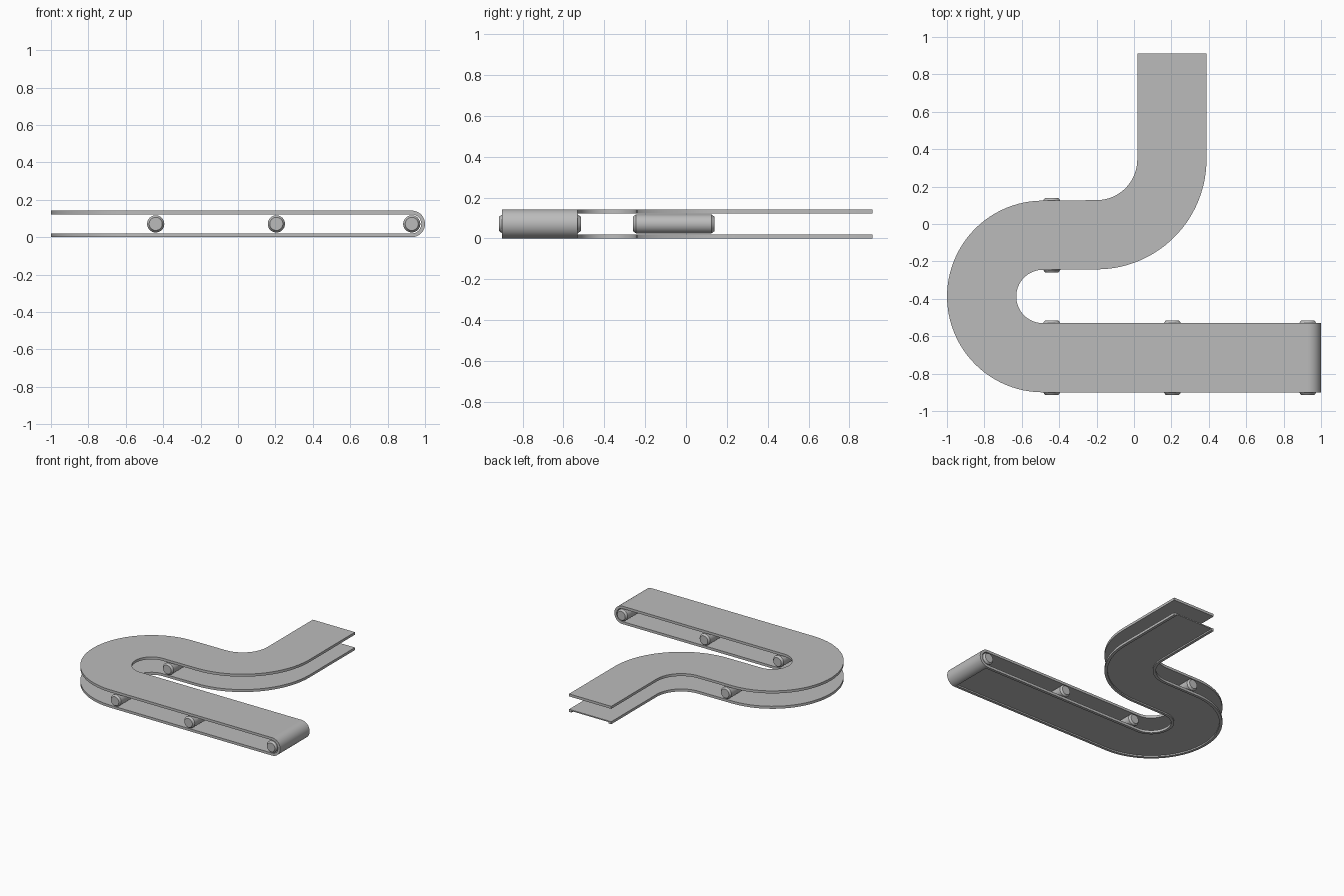
import bpy, bmesh
from math import sin, cos, pi, radians
from mathutils import Vector

cube = bpy.data.objects.get("Cube")
if cube:
    bpy.data.objects.remove(cube, do_unlink=True)

grey = bpy.data.materials.new("belt grey")
grey.use_nodes = True
colour = (0.5, 0.5, 0.5, 1)
grey.diffuse_color = colour
grey.node_tree.nodes["Principled BSDF"].inputs["Base Color"].default_value = colour

HALF = 0.185       # half the belt width
THICK = 0.02       # belt thickness
RADIUS = 0.071     # outer radius of the end wrap, also the axle height
END_X, LEG_Y, MID_Y = 0.929, -0.715, -0.06


def add_object(name, bm):
    bmesh.ops.recalc_face_normals(bm, faces=bm.faces)
    mesh = bpy.data.meshes.new(name)
    bm.to_mesh(mesh)
    bm.free()
    mesh.materials.append(grey)
    obj = bpy.data.objects.new(name, mesh)
    bpy.context.collection.objects.link(obj)
    bpy.ops.object.select_all(action='DESELECT')
    bpy.context.view_layer.objects.active = obj
    obj.select_set(True)
    bpy.ops.object.shade_smooth_by_angle(angle=radians(25))
    return obj


def loft(name, rings):
    """Skin a row of closed rings and cap both ends."""
    bm = bmesh.new()
    rows = [[bm.verts.new(p) for p in ring] for ring in rings]
    n = len(rows[0])
    for a, b in zip(rows, rows[1:]):
        for i in range(n):
            j = (i + 1) % n
            bm.faces.new((a[i], a[j], b[j], b[i]))
    bm.faces.new(rows[0])
    bm.faces.new(rows[-1])
    return add_object(name, bm)


def arc(cx, cy, r, start, end, steps, side):
    """Stations on a bend: position and the across direction."""
    out = []
    for i in range(steps + 1):
        t = radians(start + (end - start) * i / steps)
        d = Vector((cos(t), sin(t)))
        out.append((Vector((cx, cy)) + d * r, d * side))
    return out


# Centre line: straight leg, half-turn, short straight, quarter-turn, exit
path = [(Vector((END_X, LEG_Y)), Vector((0, -1)))]
path += arc(-0.487, (LEG_Y + MID_Y) / 2, (MID_Y - LEG_Y) / 2, 270, 90, 48, 1)
path += arc(-0.2, 0.345, 0.4025, -90, 0, 28, -1)
path.append((Vector((0.2025, 0.912)), Vector((-1, 0))))


def sweep(name, profile):
    loft(name, [[(p.x + d.x * u, p.y + d.y * u, z) for u, z in profile]
                for p, d in path])


# Upper run is a plain slab, lower run is hollowed underneath with side lips
top = 2 * RADIUS
lip, web = HALF - 0.022, 0.011
sweep("upper_belt", [(-HALF, top - THICK), (HALF, top - THICK),
                     (HALF, top), (-HALF, top)])
sweep("lower_belt", [(-HALF, 0), (-lip, 0), (-lip, web), (lip, web),
                     (lip, 0), (HALF, 0), (HALF, THICK), (-HALF, THICK)])

# Rounded end joining the two runs
wrap = []
for i in range(25):
    t = -pi / 2 + pi * i / 24
    wrap.append([(END_X + r * cos(t), LEG_Y + y, RADIUS + r * sin(t))
                 for r, y in ((RADIUS, -HALF), (RADIUS, HALF),
                              (RADIUS - THICK, HALF), (RADIUS - THICK, -HALF))])
loft("belt_end_wrap", wrap)


# Rollers with tapered ends
def roller(name, x, y):
    profile = ((-0.2, 0.035), (-0.185, 0.046), (0.185, 0.046), (0.2, 0.035))
    loft(name, [[(x + r * cos(2 * pi * i / 32), y + v,
                  RADIUS + r * sin(2 * pi * i / 32)) for i in range(32)]
                for v, r in profile])


for name, x, y in (("end_roller", END_X, LEG_Y),
                   ("front_middle_roller", 0.205, LEG_Y),
                   ("front_bend_roller", -0.44, LEG_Y),
                   ("rear_bend_roller", -0.44, MID_Y)):
    roller(name, x, y)
